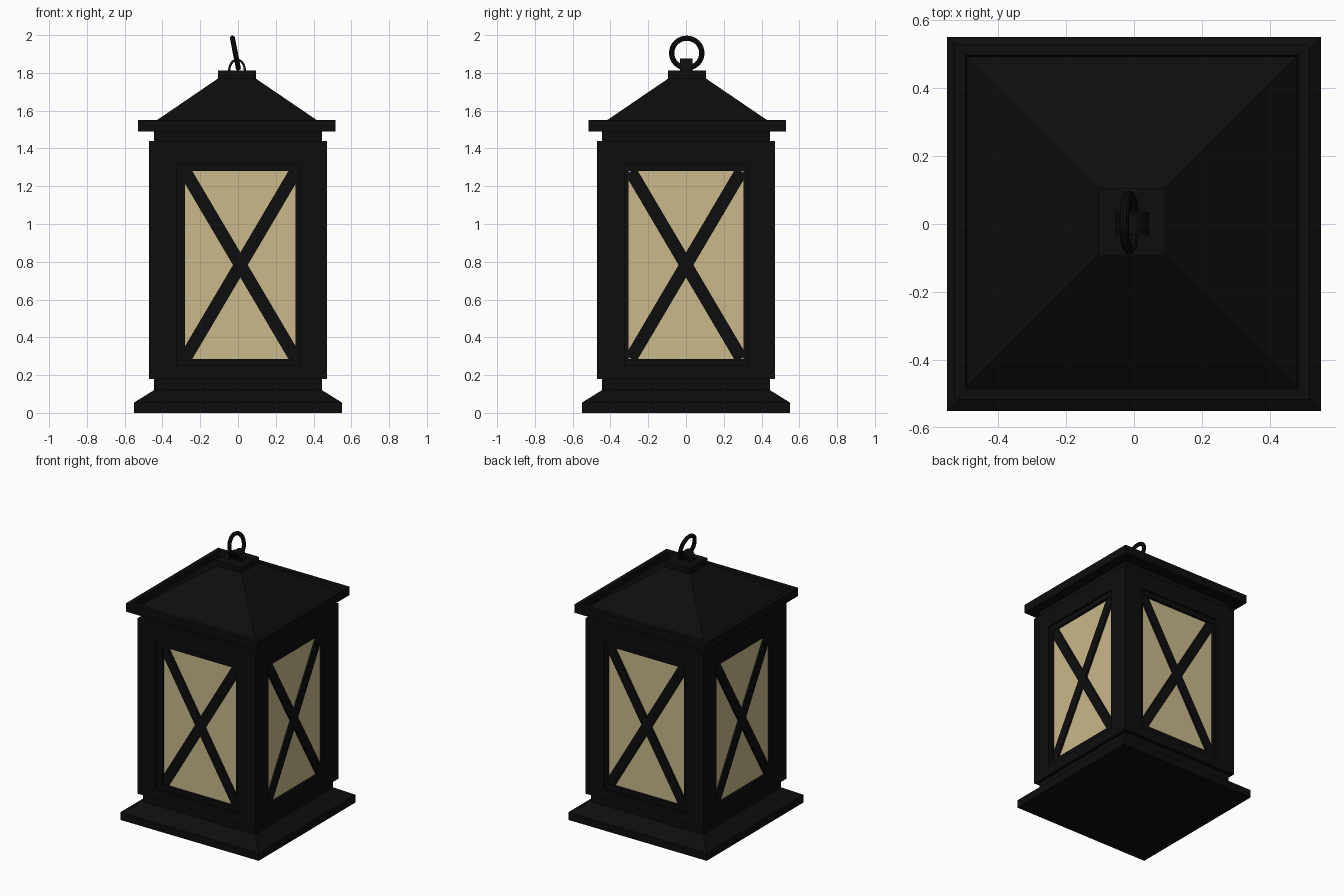
import bpy, bmesh, math
from mathutils import Matrix, Vector

cube = bpy.data.objects.get("Cube")
if cube:
    bpy.data.objects.remove(cube, do_unlink=True)


def material(name, rgb):
    m = bpy.data.materials.new(name)
    m.use_nodes = True
    m.diffuse_color = (*rgb, 1)
    m.node_tree.nodes["Principled BSDF"].inputs["Base Color"].default_value = (*rgb, 1)
    return m


BLACK = material("black metal", (0.004, 0.004, 0.004))
GLASS = material("warm cream glass", (0.58, 0.48, 0.255))


def finish(name, bm, mat, matrix=Matrix()):
    bmesh.ops.recalc_face_normals(bm, faces=bm.faces)
    mesh = bpy.data.meshes.new(name)
    bm.to_mesh(mesh)
    bm.free()
    mesh.materials.append(mat)
    obj = bpy.data.objects.new(name, mesh)
    obj.matrix_world = matrix
    bpy.context.collection.objects.link(obj)
    return obj


def square_lathe(name, profile, cx=0, cy=0):
    """Sweep (half width, height) points around a square plan and cap both ends."""
    bm = bmesh.new()
    corners = [(-1, -1), (1, -1), (1, 1), (-1, 1)]
    rings = [[bm.verts.new((cx + r * x, cy + r * y, z)) for x, y in corners]
             for r, z in profile]
    for a, b in zip(rings, rings[1:]):
        for i in range(4):
            j = (i + 1) % 4
            bm.faces.new((a[i], a[j], b[j], b[i]))
    bm.faces.new(rings[0])
    bm.faces.new(rings[-1])
    return finish(name, bm, BLACK)


def frame(name, outer, inner, front, back, mitre, matrix):
    """Rectangular frame facing -y; outer and inner are (x0, x1, z0, z1)."""
    bm = bmesh.new()

    def loop(rect, depth, shrink=0):
        x0, x1, z0, z1 = rect
        x0, x1 = x0 + shrink, x1 - shrink
        return [bm.verts.new((x, -depth, z))
                for x, z in ((x0, z0), (x1, z0), (x1, z1), (x0, z1))]

    loops = [loop(outer, back, mitre), loop(outer, front),
             loop(inner, front), loop(inner, back)]
    for a, b in zip(loops, loops[1:] + loops[:1]):
        for i in range(4):
            j = (i + 1) % 4
            bm.faces.new((a[i], a[j], b[j], b[i]))
    return finish(name, bm, BLACK, matrix)


def box(name, size, centre, mat, matrix, tilt=0):
    bm = bmesh.new()
    bmesh.ops.create_cube(bm, size=1, matrix=Matrix.Diagonal((*size, 1)))
    local = Matrix.Translation(Vector(centre)) @ Matrix.Rotation(tilt, 4, "Y")
    bm.transform(local)
    return finish(name, bm, mat, matrix)


# Stepped foot, inner body core and neck
square_lathe("base", [(0.55, 0), (0.55, 0.055), (0.445, 0.12), (0.445, 0.2)])
square_lathe("body_core", [(0.43, 0.19), (0.43, 1.43)])
square_lathe("neck", [(0.445, 1.42), (0.445, 1.5)])

# Roof with raised eave rim around the slopes, and the cap
RX, RY = -0.006, 0.006
square_lathe("roof", [(0.43, 1.49), (0.523, 1.49), (0.523, 1.55), (0.49, 1.55),
                      (0.485, 1.508), (0.1, 1.77)], RX, RY)
square_lathe("roof_cap", [(0.1, 1.76), (0.1, 1.812)], RX, RY)

# Four window sides
WALL = (-0.47, 0.47, 0.18, 1.44)
OPENING = (-0.325, 0.325, 0.25, 1.315)
for k, side in enumerate(("front", "left", "back", "right")):
    turn = Matrix.Rotation(k * math.pi / 2, 4, "Z")
    x0 = -0.28 if side == "front" else -0.305
    pane = (x0, 0.305, 0.286, 1.28)
    frame(side + "_wall", WALL, OPENING, 0.47, 0.43, 0.04, turn)
    frame(side + "_window_frame", OPENING, pane, 0.456, 0.43, 0, turn)
    box(side + "_glass", (0.64, 0.008, 1.05), (0, -0.434, 0.783), GLASS, turn)
    mid = (x0 + 0.305) / 2
    for name, sign, depth in (("rising", 1, 0.012), ("falling", -1, 0.0115)):
        box(f"{side}_{name}_bar", (0.067, depth * 2, 1.15), (mid, -0.439, 0.783),
            BLACK, turn, sign * math.atan(0.59))

# Arched staple on the cap
bm = bmesh.new()
STEPS = 12
arch = []
for i in range(STEPS + 1):
    a = math.pi * i / STEPS
    arch.append([bm.verts.new((-0.005 + r * math.cos(a), y, 1.808 + h * math.sin(a)))
                 for r, h, y in ((0.048, 0.068, -0.033), (0.048, 0.068, 0.035),
                                 (0.036, 0.056, 0.035), (0.036, 0.056, -0.033))])
for a, b in zip(arch, arch[1:]):
    for i in range(4):
        j = (i + 1) % 4
        bm.faces.new((a[i], a[j], b[j], b[i]))
bm.faces.new(arch[0])
bm.faces.new(arch[-1])
finish("staple", bm, BLACK)

# Leaning hanging ring
bpy.ops.mesh.primitive_torus_add(major_radius=0.08, minor_radius=0.014,
                                 major_segments=32, minor_segments=10,
                                 location=(-0.014, 0.004, 1.905),
                                 rotation=(0, math.radians(90 - 11), 0))
ring = bpy.context.object
ring.name = "hanging_ring"
ring.data.materials.append(BLACK)
bpy.ops.object.shade_smooth_by_angle()
